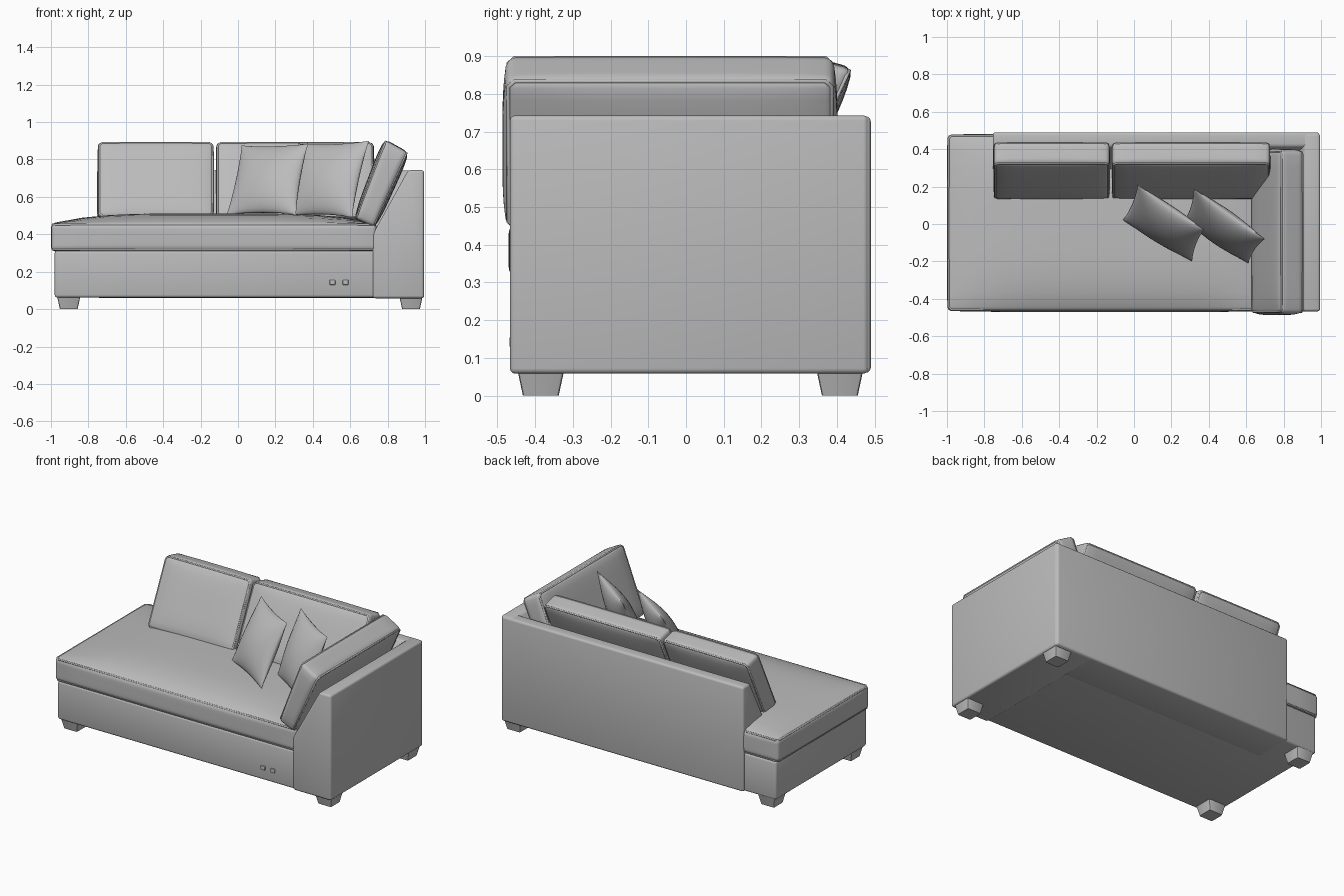
import bpy, bmesh, math
from mathutils import Vector

if "Cube" in bpy.data.objects:
    bpy.data.objects.remove(bpy.data.objects["Cube"])

fabric = bpy.data.materials.new("grey fabric")
fabric.diffuse_color = (0.5, 0.5, 0.5, 1)
fabric.use_nodes = True
fabric.node_tree.nodes["Principled BSDF"].inputs["Base Color"].default_value = fabric.diffuse_color


def finish(name, bm, angle=40):
    bmesh.ops.recalc_face_normals(bm, faces=bm.faces)
    me = bpy.data.meshes.new(name)
    bm.to_mesh(me)
    bm.free()
    ob = bpy.data.objects.new(name, me)
    bpy.context.collection.objects.link(ob)
    me.materials.append(fabric)
    bpy.ops.object.select_all(action='DESELECT')
    ob.select_set(True)
    bpy.context.view_layer.objects.active = ob
    bpy.ops.object.shade_smooth_by_angle(angle=math.radians(angle))
    return ob


def place(axis, w, p):
    # profile point p plus position w along the extrusion axis
    return Vector((w, p[0], p[1])) if axis == 'x' else Vector((p[0], w, p[1]))


def prism(name, axis, profile, a, b, bevel=0.014):
    bm = bmesh.new()
    f = bm.faces.new([bm.verts.new(place(axis, a, p)) for p in profile])
    ext = bmesh.ops.extrude_face_region(bm, geom=[f])
    for v in ext['geom']:
        if isinstance(v, bmesh.types.BMVert):
            v.co += place(axis, b - a, (0, 0))
    bmesh.ops.recalc_face_normals(bm, faces=bm.faces)
    bmesh.ops.bevel(bm, geom=bm.edges[:], offset=bevel, segments=3,
                    profile=0.5, affect='EDGES')
    return finish(name, bm)


def cushion(name, axis, profile, a, b, bulge, welt, r=0.022, n=16):
    """Rounded, puffed box. profile: front-bottom, front-top, back-top, back-bottom."""
    q = [Vector(p) for p in profile]
    half = Vector(((q[3] - q[0]).length / 2, (q[1] - q[0]).length / 2, (b - a) / 2))
    es = (q[3] + q[2] - q[0] - q[1]).normalized()
    et = (q[1] + q[2] - q[0] - q[3]).normalized()

    def shape(d):
        s, t, w = (d[i] / half[i] for i in range(3))
        u, v = (s + 1) / 2, (t + 1) / 2
        p = (q[0] * (1 - u) + q[3] * u) * (1 - v) + (q[1] * (1 - u) + q[2] * u) * v
        S, T, W = (max(0, 1 - c ** 4) for c in (s, t, w))
        p = p + es * (s * bulge[0] * T * W) + et * (t * bulge[1] * S * W)
        return place(axis, a + (b - a) * (w + 1) / 2 + w * bulge[2] * S * T, p)

    def level(c, h):
        k = round((c + 1) / 2 * n)
        edge = {0: 0, 1: 0.4 * r, 2: r}
        if k in edge:
            return -h + edge[k]
        if n - k in edge:
            return h - edge[n - k]
        return (h - r) * (2 * (k - 2) / (n - 4) - 1)

    bm = bmesh.new()
    bmesh.ops.create_cube(bm, size=2)
    bmesh.ops.subdivide_edges(bm, edges=bm.edges[:], cuts=n - 1, use_grid_fill=True)
    for v in bm.verts:
        d = Vector([level(v.co[i], half[i]) for i in range(3)])
        inner = Vector([max(r - half[i], min(half[i] - r, d[i])) for i in range(3)])
        v.co = shape(inner + (d - inner).normalized() * r)
    finish(name, bm, 60)

    # piping round the two faces across the welt axis
    i, j = [k for k in range(3) if k != welt]
    for side, tag in ((-1, "a"), (1, "b")):
        cu = bpy.data.curves.new(name + "_piping_" + tag, 'CURVE')
        cu.dimensions = '3D'
        cu.bevel_depth = 0.006
        cu.bevel_resolution = 1
        pts, g = [], 0.29 * r
        for si, sj, first in ((-1, -1, 1), (1, -1, 0), (1, 1, 1), (-1, 1, 0)):
            for along_i in ((1, 0) if not first else (0, 1)):
                d = Vector((0, 0, 0))
                d[welt] = side * (half[welt] - g)
                d[i] = si * (half[i] - (r if along_i else g))
                d[j] = sj * (half[j] - (g if along_i else r))
                pts.append(shape(d))
        sp = cu.splines.new('POLY')
        sp.points.add(len(pts) - 1)
        for p, co in zip(sp.points, pts):
            p.co = (*co, 1)
        sp.use_cyclic_u = True
        cu.materials.append(fabric)
        ob = bpy.data.objects.new(cu.name, cu)
        bpy.context.collection.objects.link(ob)
        bpy.ops.object.select_all(action='DESELECT')
        ob.select_set(True)
        bpy.context.view_layer.objects.active = ob
        bpy.ops.object.convert(target='MESH')


def pillow(name, bl, br, tl, tr, puff=0.07, n=16):
    """Knife-edged scatter pillow spanning four corners."""
    bl, br, tl, tr = map(Vector, (bl, br, tl, tr))
    normal = (br - bl).cross(tl - bl).normalized()
    bm = bmesh.new()
    for side in (-1, 1):
        grid = []
        for i in range(n + 1):
            for j in range(n + 1):
                u, v = -math.cos(math.pi * i / n), -math.cos(math.pi * j / n)
                h = puff * ((1 - u * u) * (1 - v * v)) ** 0.6
                x = (u * (1 - 0.06 * (1 - v * v)) + 1) / 2
                y = (v * (1 - 0.06 * (1 - u * u)) + 1) / 2
                p = (bl * (1 - x) + br * x) * (1 - y) + (tl * (1 - x) + tr * x) * y
                grid.append(bm.verts.new(p + normal * (h * side)))
        for i in range(n):
            for j in range(n):
                k = i * (n + 1) + j
                bm.faces.new([grid[k], grid[k + 1], grid[k + n + 2], grid[k + n + 1]])
    bmesh.ops.remove_doubles(bm, verts=bm.verts, dist=0.0004)
    finish(name, bm, 60)


# frame: base, sloping arm and sloping back
prism("base", 'x', [(-0.46, 0.062), (-0.46, 0.312), (0.475, 0.312), (0.475, 0.062)], -0.98, 0.74)
prism("arm", 'y', [(0.72, 0.058), (0.995, 0.058), (0.995, 0.743), (0.91, 0.743), (0.72, 0.40)],
      -0.467, 0.484)
prism("back", 'x', [(0.24, 0.06), (0.49, 0.06), (0.49, 0.741), (0.415, 0.741), (0.24, 0.40)],
      -0.755, 0.99)

# seat cushion, domed on top
cushion("seat_cushion", 'x', [(-0.465, 0.312), (-0.465, 0.458), (0.478, 0.458), (0.478, 0.312)],
        -0.997, 0.74, (0.006, 0.054, 0.004), 1)

# leaning back cushions and the side cushion against the arm
lean = [(0.13, 0.495), (0.322, 0.895), (0.44, 0.865), (0.255, 0.47)]
cushion("left_back_cushion", 'x', lean, -0.748, -0.132, (0.015, 0.006, 0.004), 0)
cushion("right_back_cushion", 'x', lean, -0.115, 0.725, (0.015, 0.006, 0.004), 0)
cushion("side_cushion", 'y', [(0.625, 0.485), (0.785, 0.905), (0.91, 0.835), (0.73, 0.44)],
        -0.475, 0.39, (0.012, 0.004, 0.012), 0)

# scatter pillows
pillow("left_pillow", (-0.06, 0.02, 0.505), (0.31, -0.20, 0.505),
       (0.02, 0.21, 0.875), (0.375, -0.03, 0.885))
pillow("right_pillow", (0.27, 0.02, 0.50), (0.61, -0.21, 0.49),
       (0.32, 0.19, 0.885), (0.70, -0.08, 0.90))

# tapered feet
for x, side in ((-0.905, "left"), (0.925, "right")):
    for y, end in ((-0.385, "front"), (0.408, "back")):
        bm = bmesh.new()
        bmesh.ops.create_cube(bm, size=1)
        for v in bm.verts:
            k = 0.125 if v.co.z > 0 else 0.095
            v.co = (x + v.co.x * k, y + v.co.y * k, 0.07 if v.co.z > 0 else 0)
        bmesh.ops.bevel(bm, geom=[e for e in bm.edges if abs(e.verts[0].co.z - e.verts[1].co.z) > 0.01],
                        offset=0.008, segments=2, profile=0.5, affect='EDGES')
        finish(f"{end}_{side}_foot", bm)

# small fittings on the front of the base
for x in (0.505, 0.575):
    prism("front_fitting", 'x', [(-0.468, 0.13), (-0.468, 0.155), (-0.455, 0.155), (-0.455, 0.13)],
          x - 0.015, x + 0.015, 0.002)
